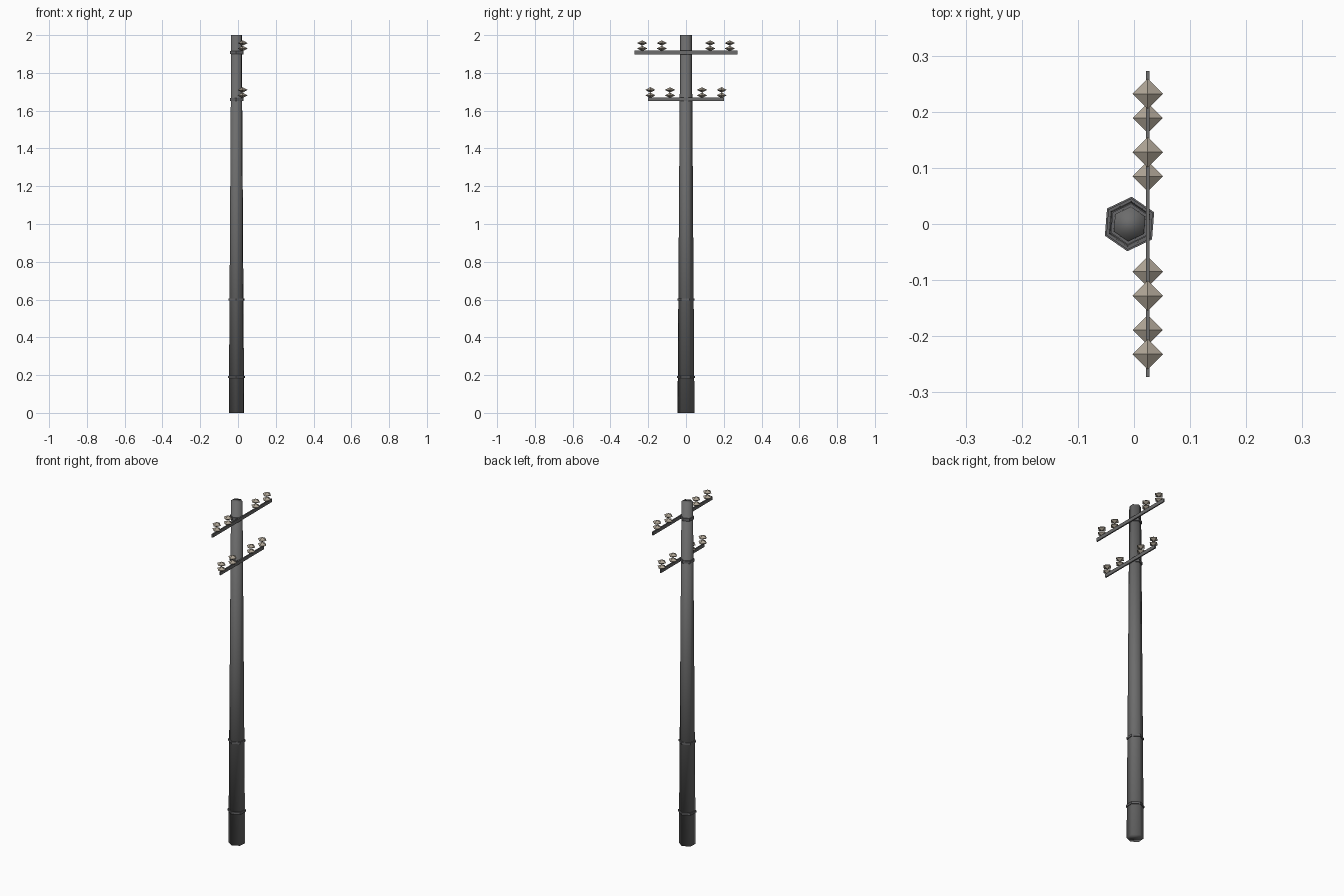
import bpy, math

if "Cube" in bpy.data.objects:
    bpy.data.objects.remove(bpy.data.objects["Cube"])

def material(name, rgb):
    m = bpy.data.materials.new(name)
    m.diffuse_color = (*rgb, 1)
    m.use_nodes = True
    m.node_tree.nodes["Principled BSDF"].inputs["Base Color"].default_value = m.diffuse_color
    return m

GREY = material("pole grey", (0.15, 0.15, 0.15))
IRON = material("iron grey", (0.13, 0.13, 0.135))
CERAMIC = material("ceramic beige", (0.42, 0.37, 0.30))

POLE_X, ARM_X = -0.008, 0.0245
TURN = math.radians(85.5)          # hexagon corner direction


def make(name, verts, faces, mat, loc=(0, 0, 0), smooth=False):
    me = bpy.data.meshes.new(name)
    me.from_pydata(verts, [], faces)
    me.materials.append(mat)
    me.polygons.foreach_set("use_smooth", [smooth] * len(me.polygons))
    ob = bpy.data.objects.new(name, me)
    ob.location = loc
    bpy.context.collection.objects.link(ob)
    return ob


def lathe(name, profile, n, mat, loc, closed=False, smooth=False, turn=TURN):
    """Revolve (radius, z) points in n steps; capped, or closed to a ring."""
    verts = [(r * math.cos(turn + math.tau * i / n),
              r * math.sin(turn + math.tau * i / n), z)
             for r, z in profile for i in range(n)]
    k = len(profile)
    faces = []
    for j in range(k if closed else k - 1):
        a, b = j * n, (j + 1) % k * n
        faces += [(a + i, a + (i + 1) % n, b + (i + 1) % n, b + i) for i in range(n)]
    if not closed:
        faces += [tuple(reversed(range(n))), tuple(range((k - 1) * n, k * n))]
    return make(name, verts, faces, mat, loc, smooth)


def pole_radius(z):
    return 0.045 - 0.007 * z


# tapered six-sided pole
lathe("pole", [(pole_radius(0), 0), (pole_radius(2), 2)], 6, GREY,
      (POLE_X, 0, 0), smooth=True)

# clamp bands around the pole
for i, (z, h) in enumerate([(0.19, 0.006), (0.6, 0.006), (1.66, 0.008), (1.907, 0.008)]):
    ri = pole_radius(z) - 0.001
    ro = pole_radius(z) + 0.005
    lathe(f"band_{i + 1}", [(ri, -h), (ro, -h), (ro, h), (ri, h)], 6, IRON,
          (POLE_X, 0, z), closed=True)


def insulator(name, y, z):
    """Two stacked four-sided double cones."""
    r, h = 0.027, 0.0145
    for tier, c in (("lower", 0.0125), ("upper", 0.0415)):
        verts = [(r, 0, 0), (0, r, 0), (-r, 0, 0), (0, -r, 0), (0, 0, h), (0, 0, -h)]
        faces = [f for i in range(4)
                 for f in ((i, (i + 1) % 4, 4), ((i + 1) % 4, i, 5))]
        make(f"{name}_{tier}", verts, faces, CERAMIC, (ARM_X, y, z + c))


# crossarms with four insulators each
for label, z, half, spots in (("upper", 1.908, 0.273, (0.232, 0.128)),
                              ("lower", 1.660, 0.202, (0.189, 0.085))):
    bpy.ops.mesh.primitive_cube_add(size=1, location=(ARM_X, 0, z))
    arm = bpy.context.object
    arm.name = f"{label}_crossarm"
    arm.scale = (0.007, 2 * half, 0.02)
    arm.data.materials.append(GREY)
    for s in (-1, 1):
        for n, y in enumerate(spots):
            side = "left" if s < 0 else "right"
            insulator(f"{label}_insulator_{side}_{n + 1}", s * y, z + 0.0085)
